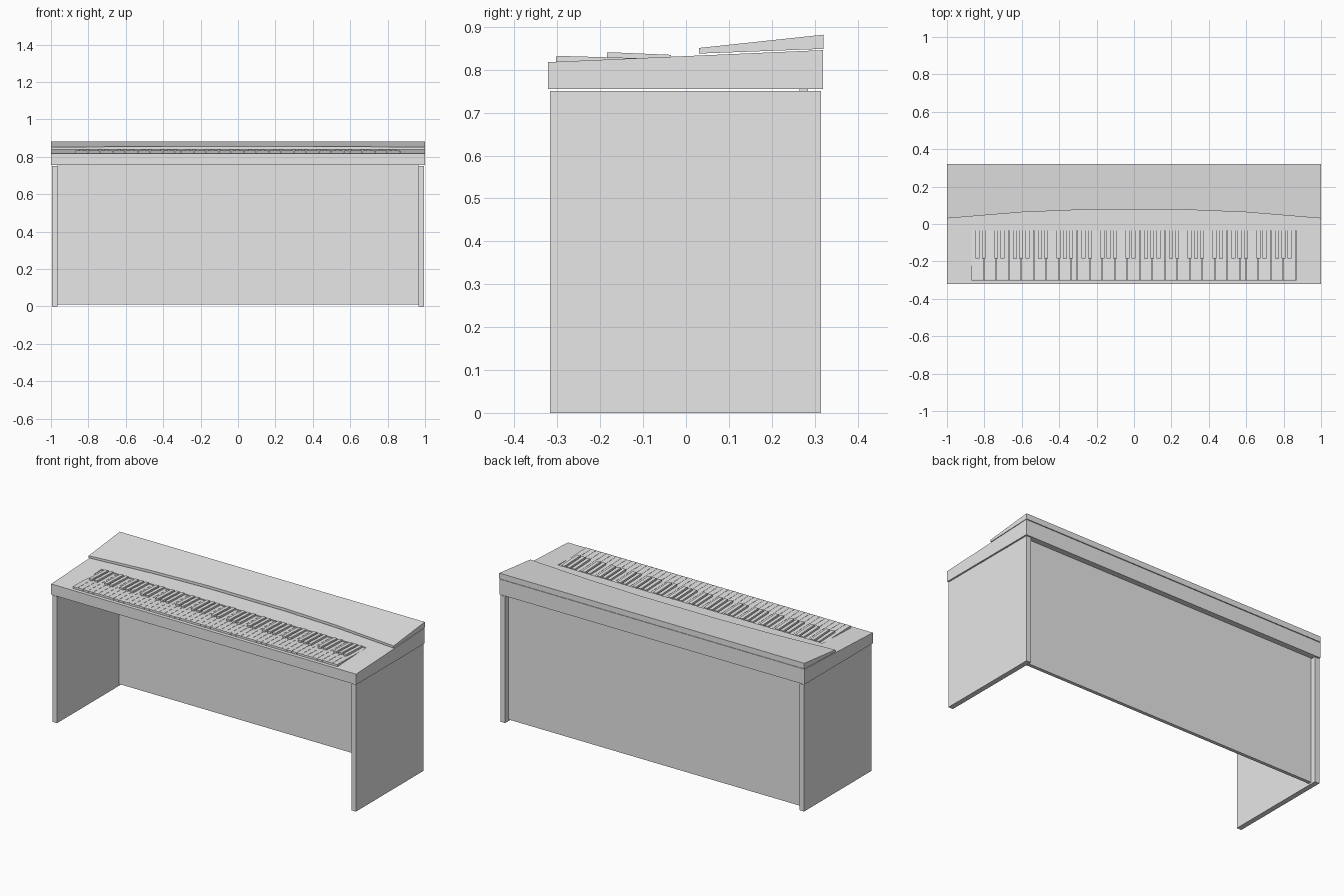
import bpy
import bmesh

cube = bpy.data.objects.get("Cube")
if cube:
    bpy.data.objects.remove(cube, do_unlink=True)

GREY = (0.8, 0.8, 0.8, 1)
mat = bpy.data.materials.new("plain grey")
mat.use_nodes = True
mat.diffuse_color = GREY
mat.node_tree.nodes["Principled BSDF"].inputs["Base Color"].default_value = GREY


def new_object(name, bm):
    bmesh.ops.recalc_face_normals(bm, faces=bm.faces)
    mesh = bpy.data.meshes.new(name)
    bm.to_mesh(mesh)
    bm.free()
    mesh.materials.append(mat)
    ob = bpy.data.objects.new(name, mesh)
    bpy.context.collection.objects.link(ob)
    return ob


def add_prism(bm, profile, x0, x1):
    """Extrude a (y, z) profile from x0 to x1."""
    face = bm.faces.new([bm.verts.new((x0, y, z)) for y, z in profile])
    geom = bmesh.ops.extrude_face_region(bm, geom=[face])["geom"]
    verts = [g for g in geom if isinstance(g, bmesh.types.BMVert)]
    bmesh.ops.translate(bm, vec=(x1 - x0, 0, 0), verts=verts)


def prism(name, profile, x0, x1):
    bm = bmesh.new()
    add_prism(bm, profile, x0, x1)
    return new_object(name, bm)


def rect(y0, y1, z0, z1):
    return [(y0, z0), (y1, z0), (y1, z1), (y0, z1)]


KEY_X0, KEY_X1 = -0.87, 0.865
KEY_FRONT, KEY_BACK = -0.303, -0.035
WHITES = 52
pitch = (KEY_X1 - KEY_X0) / WHITES

# Stand: two side panels and a recessed back panel
for side, x in (("right", -0.995), ("left", 0.965)):
    prism(side + "_side_panel", rect(-0.317, 0.315, 0, 0.751), x, x + 0.03)
prism("back_panel", rect(0.265, 0.285, 0.01, 0.755), -0.965, 0.965)

# Sloping case with a sunken key bed
case = prism("case", [(-0.322, 0.755), (0.319, 0.755), (0.319, 0.846),
                      (-0.322, 0.818)], -1, 1)
cutter = prism("key_bed_cutter", rect(KEY_FRONT, KEY_BACK, 0.8, 0.9),
               KEY_X0, KEY_X1)
cutter.hide_render = True
mod = case.modifiers.new("key_bed", 'BOOLEAN')
mod.object = cutter
mod.operation = 'DIFFERENCE'
mod.solver = 'EXACT'
bpy.context.view_layer.objects.active = case
bpy.ops.object.modifier_apply(modifier=mod.name)
bpy.data.objects.remove(cutter, do_unlink=True)

# White keys, tilted slightly down toward the back
white_profile = [(KEY_FRONT, 0.8), (KEY_BACK, 0.8), (KEY_BACK, 0.825),
                 (-0.297, 0.8325), (KEY_FRONT, 0.831)]
bm = bmesh.new()
for i in range(WHITES):
    x = KEY_X0 + i * pitch
    add_prism(bm, white_profile, x + 0.0007, x + pitch - 0.0007)
new_object("white_keys", bm)

# Black keys in groups of two and three
black_profile = [(-0.184, 0.815), (KEY_BACK, 0.815), (KEY_BACK, 0.835),
                 (-0.178, 0.841), (-0.184, 0.84)]
bm = bmesh.new()
for i in range(1, WHITES):
    if i % 7 not in (3, 6):
        x = KEY_X0 + i * pitch
        add_prism(bm, black_profile, x - 0.0105, x + 0.0105)
new_object("black_keys", bm)

# Wedge-shaped top cover with a gently bowed front edge
half_edge = [(1, 0.03), (0.6, 0.063), (0.25, 0.077)]
outline = half_edge + [(-x, y) for x, y in reversed(half_edge)]
outline += [(-1, 0.321), (1, 0.321)]


def at(y, z_front, z_back):
    return z_front + (z_back - z_front) * (y - 0.03) / 0.291


bm = bmesh.new()
low = [bm.verts.new((x, y, at(y, 0.838, 0.849))) for x, y in outline]
high = [bm.verts.new((x, y, at(y, 0.851, 0.882))) for x, y in outline]
bm.faces.new(low)
bm.faces.new(high)
for i in range(len(outline)):
    j = (i + 1) % len(outline)
    bm.faces.new((low[i], low[j], high[j], high[i]))
new_object("top_cover", bm)
